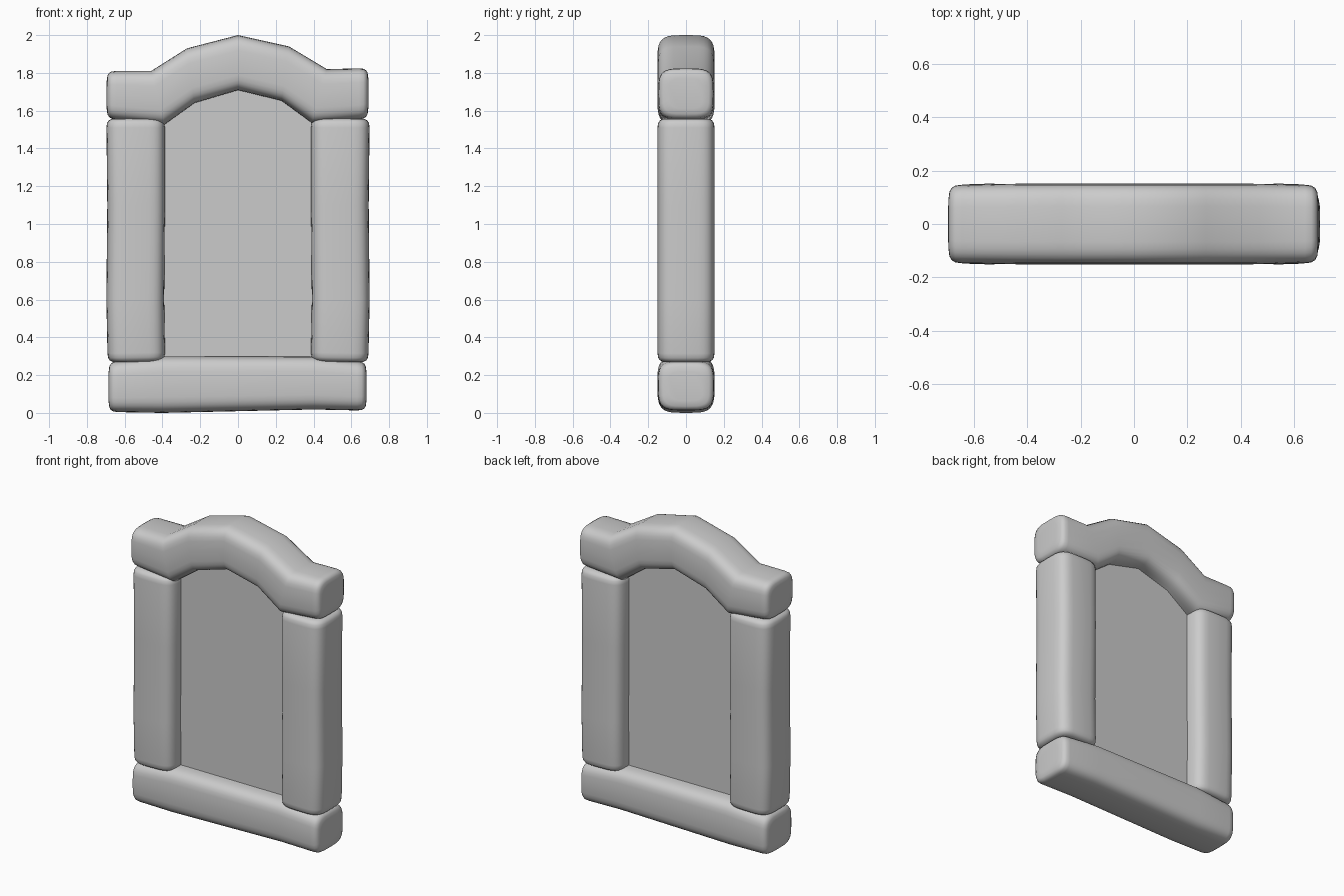
import bpy, bmesh, math
from mathutils import Vector

cube = bpy.data.objects.get("Cube")
if cube:
    bpy.data.objects.remove(cube, do_unlink=True)

# Single plain stone grey
stone = bpy.data.materials.new("stone_grey")
stone.use_nodes = True
colour = (0.6, 0.6, 0.6, 1)
stone.diffuse_color = colour
shader = next(n for n in stone.node_tree.nodes if n.type == 'BSDF_PRINCIPLED')
shader.inputs["Base Color"].default_value = colour
shader.inputs["Roughness"].default_value = 0.8

SIDES = 32
DEPTH = 0.151


def soft(value):
    """Rounded-square component of an angle's sine or cosine."""
    return math.copysign(abs(value) ** 0.5, value)


def finish(name, bm, smooth):
    bmesh.ops.recalc_face_normals(bm, faces=bm.faces)
    mesh = bpy.data.meshes.new(name)
    bm.to_mesh(mesh)
    bm.free()
    obj = bpy.data.objects.new(name, mesh)
    bpy.context.collection.objects.link(obj)
    obj.data.materials.append(stone)
    if smooth:
        bpy.ops.object.select_all(action='DESELECT')
        obj.select_set(True)
        bpy.context.view_layer.objects.active = obj
        bpy.ops.object.shade_smooth_by_angle(angle=math.radians(50))
    return obj


def stone_block(name, side_a, side_b, end_depth):
    """Loft rounded sections between two matching x-z outlines, with soft ends."""
    pairs = [(Vector((a[0], 0, a[1])), Vector((b[0], 0, b[1])))
             for a, b in zip(side_a, side_b)]
    stations = [(a, b, 1.0, 1.0) for a, b in pairs]

    def end(first, second):
        rings = []
        for inset, scale in ((0, 0.6), (0.004, 0.82), (0.012, 0.92),
                             (0.026, 0.98), (0.05, 1.0)):
            p, q = [a + (b - a).normalized() * inset for a, b in zip(first, second)]
            rings.append((p, q, scale, scale * end_depth))
        return rings

    stations = (end(pairs[0], pairs[1]) + stations[1:-1]
                + end(pairs[-1], pairs[-2])[::-1])
    bm = bmesh.new()
    rings = []
    for a, b, scale, depth in stations:
        mid, half = (a + b) / 2, (a - b) / 2
        ring = []
        for i in range(SIDES):
            t = math.tau * i / SIDES
            across = half * soft(math.cos(t)) * scale
            ring.append(bm.verts.new(
                mid + across + Vector((0, DEPTH * depth * soft(math.sin(t)), 0))))
        rings.append(ring)
    for r, s in zip(rings, rings[1:]):
        for i in range(SIDES):
            j = (i + 1) % SIDES
            bm.faces.new((r[i], r[j], s[j], s[i]))
    bm.faces.new(rings[0])
    bm.faces.new(rings[-1])
    return finish(name, bm, True)


# Arched lintel
arch_top = [(-0.695, 1.81), (-0.46, 1.81), (-0.27, 1.93), (0, 2.0),
            (0.27, 1.94), (0.47, 1.82), (0.69, 1.825)]
arch_under = [(-0.695, 1.558), (-0.39, 1.525), (-0.23, 1.64), (0, 1.708),
              (0.23, 1.652), (0.39, 1.535), (0.69, 1.558)]
stone_block("arched_lintel", arch_top, arch_under, 0.97)

# Side pillars, slightly uneven
for name, side in (("right_pillar", -1), ("left_pillar", 1)):
    outer = [(0.69, 0.265), (0.697, 0.6), (0.692, 1.1), (0.697, 1.56)]
    inner = [(0.385, 0.27), (0.39, 0.6), (0.386, 1.1), (0.386, 1.56)]
    stone_block(name, [(side * x, z) for x, z in outer],
                [(side * x, z) for x, z in inner], 1.0)

# Sill across the bottom
stone_block("bottom_sill",
            [(-0.685, 0.27), (-0.39, 0.3), (0.39, 0.298), (0.68, 0.27)],
            [(-0.685, 0.005), (-0.4, 0.0), (0.4, 0.018), (0.68, 0.012)], 0.98)

# Panel filling the opening, tucked inside the frame
outline = [(-0.45, 0.2), (0.45, 0.2)] + [(x, z + 0.05) for x, z in arch_under[5:0:-1]]
bm = bmesh.new()
face = bm.faces.new([bm.verts.new((x, -0.04, z)) for x, z in outline])
extruded = bmesh.ops.extrude_face_region(bm, geom=[face], use_keep_orig=True)
moved = [v for v in extruded["geom"] if isinstance(v, bmesh.types.BMVert)]
bmesh.ops.translate(bm, verts=moved, vec=(0, 0.08, 0))
finish("centre_panel", bm, False)
